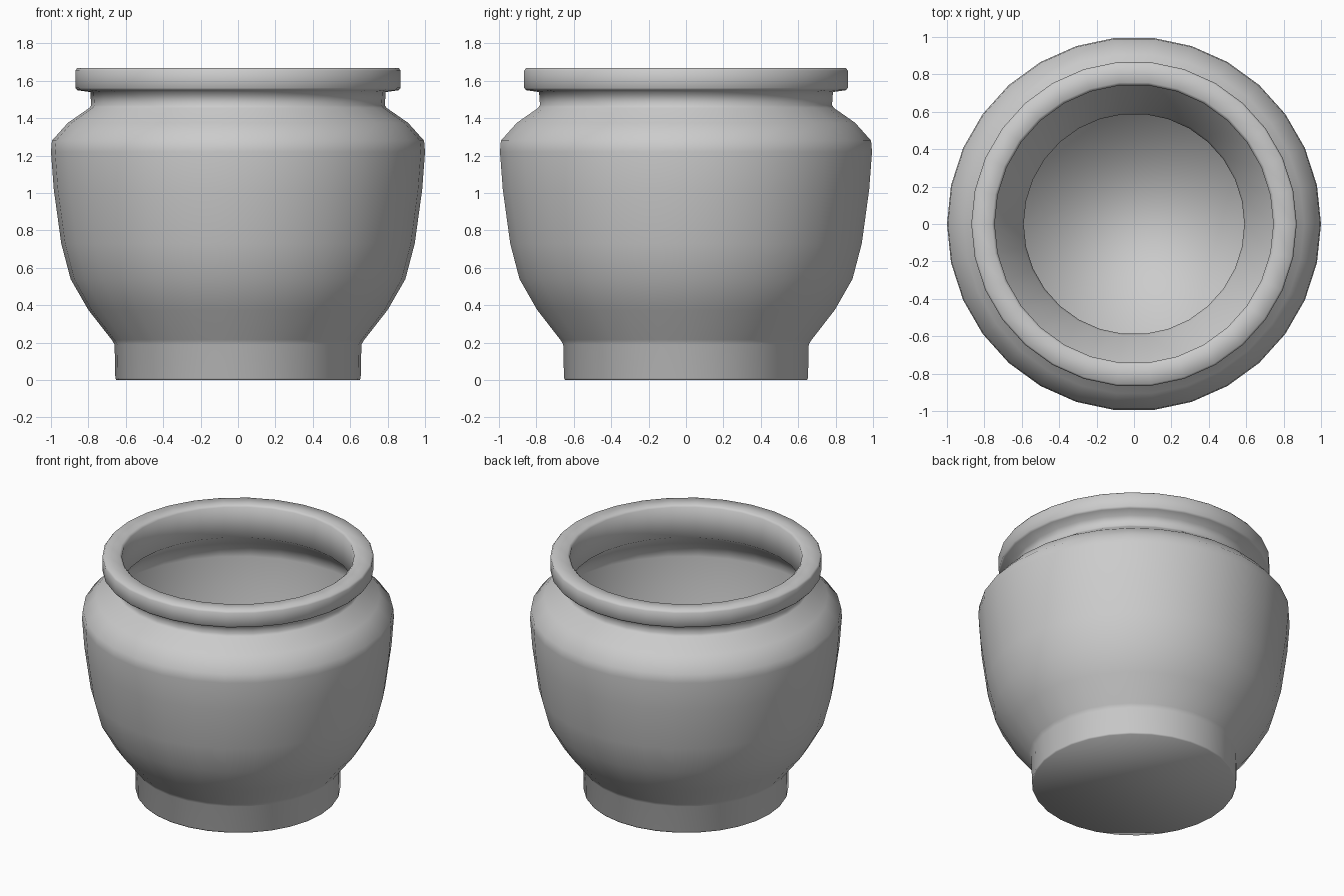
import bpy, bmesh
from math import cos, sin, tau

if "Cube" in bpy.data.objects:
    bpy.data.objects.remove(bpy.data.objects["Cube"])

SEGMENTS = 30

# Closed (radius, height) profile: outer wall upward, over the rim, inner wall down
outer = [(0.65, 0.0), (0.656, 0.01), (0.66, 0.19), (0.675, 0.215), (0.80, 0.375),
         (0.895, 0.54), (0.945, 0.73), (0.985, 1.02), (1.0, 1.22), (0.995, 1.28),
         (0.91, 1.375), (0.795, 1.455), (0.785, 1.47), (0.79, 1.54)]
rim = [(0.86, 1.55), (0.87, 1.562), (0.87, 1.655), (0.86, 1.668),
       (0.76, 1.668), (0.745, 1.655)]
inner = [(0.745, 1.44), (0.87, 1.34), (0.93, 1.26), (0.93, 1.22), (0.915, 1.02),
         (0.875, 0.74), (0.83, 0.57), (0.74, 0.42), (0.60, 0.24), (0.59, 0.20),
         (0.59, 0.07)]

bm = bmesh.new()
rings = [[bm.verts.new((r * cos(tau * i / SEGMENTS), r * sin(tau * i / SEGMENTS), z))
          for i in range(SEGMENTS)] for r, z in outer + rim + inner]
for a, b in zip(rings, rings[1:]):
    for i in range(SEGMENTS):
        j = (i + 1) % SEGMENTS
        bm.faces.new((a[i], a[j], b[j], b[i]))

# Underside and inside floor
bm.faces.new(rings[0][::-1])
bm.faces.new(rings[-1])
bmesh.ops.recalc_face_normals(bm, faces=bm.faces[:])
for f in bm.faces:
    f.smooth = True

mesh = bpy.data.meshes.new("pot")
bm.to_mesh(mesh)
bm.free()
pot = bpy.data.objects.new("pot", mesh)
bpy.context.collection.objects.link(pot)
